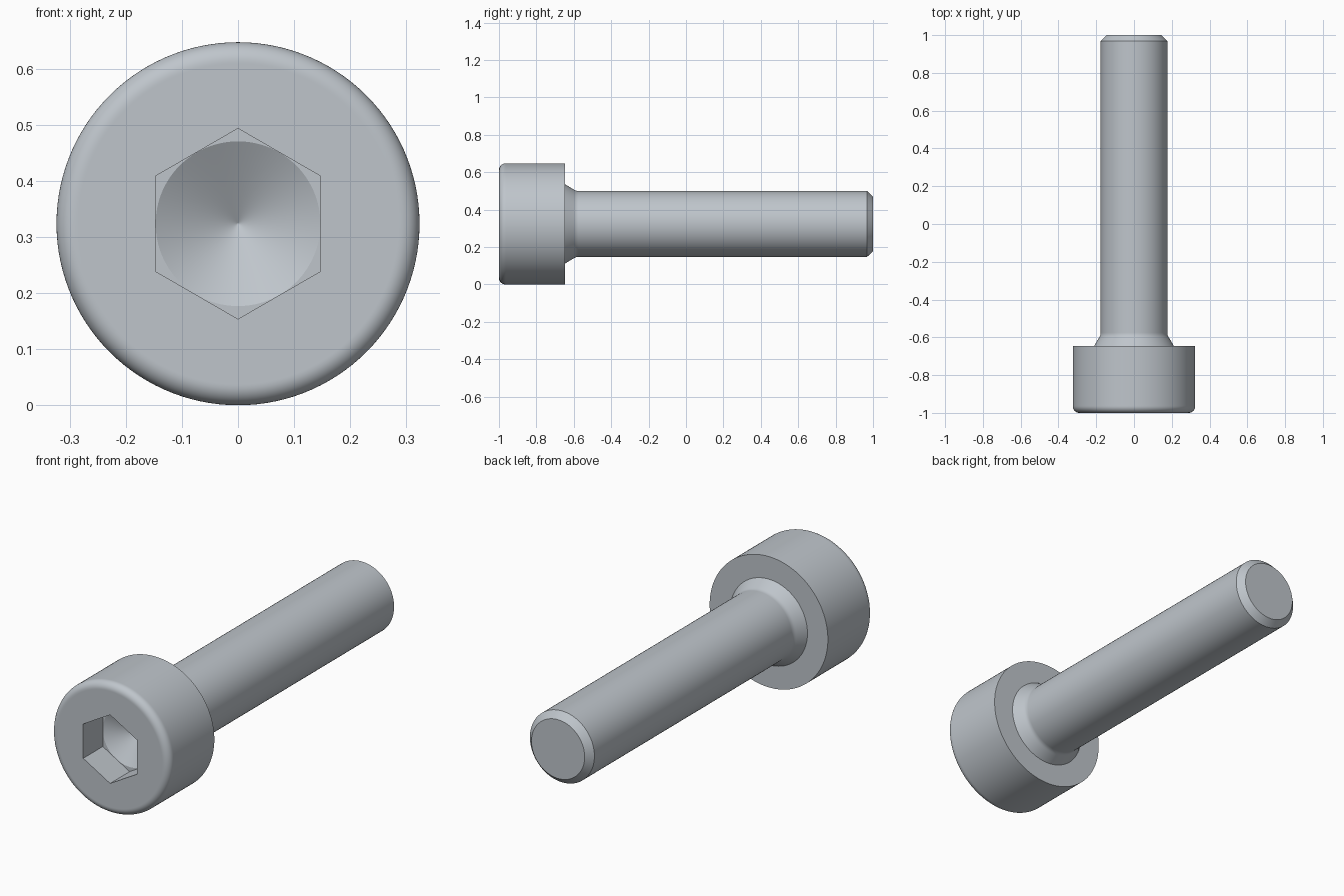
import bpy, bmesh, math

if "Cube" in bpy.data.objects:
    bpy.data.objects.remove(bpy.data.objects["Cube"])

SIDES = 120          # multiple of 12 so the socket corners land on vertices
R_HEAD = 0.3235      # head radius, also the height of the axis
R_SHANK = 0.1765
APOTHEM = 0.147      # half the socket's width across flats

steel = bpy.data.materials.new("steel grey")
steel.diffuse_color = (0.52, 0.56, 0.60, 1)
steel.use_nodes = True
steel.node_tree.nodes["Principled BSDF"].inputs["Base Color"].default_value = steel.diffuse_color


def hexagon(a):
    """Radius of the socket outline at angle a, with a corner at the top."""
    off = (a - math.pi / 2) % (math.pi / 3) - math.pi / 6
    return APOTHEM / math.cos(off)


def lathe(name, profile):
    """Sweep (radius, y) points round the y axis; a radius may be a function of angle."""
    bm = bmesh.new()
    rings = []
    for r, y in profile:
        if r == 0:
            rings.append([bm.verts.new((0, y, R_HEAD))] * SIDES)
            continue
        ring = []
        for i in range(SIDES):
            a = 2 * math.pi * i / SIDES
            d = r(a) if callable(r) else r
            ring.append(bm.verts.new((d * math.cos(a), y, R_HEAD + d * math.sin(a))))
        rings.append(ring)
    for p, q in zip(rings, rings[1:]):
        for i in range(SIDES):
            j = (i + 1) % SIDES
            corners = dict.fromkeys((p[i], q[i], q[j], p[j]))
            bm.faces.new(list(corners))
    # profiles run from the front of the axis outwards and back
    bm.normal_update()
    mesh = bpy.data.meshes.new(name)
    bm.to_mesh(mesh)
    bm.free()
    mesh.materials.append(steel)
    obj = bpy.data.objects.new(name, mesh)
    bpy.context.collection.objects.link(obj)
    bpy.ops.object.select_all(action='DESELECT')
    obj.select_set(True)
    bpy.context.view_layer.objects.active = obj
    bpy.ops.object.shade_smooth_by_angle(angle=math.radians(25))
    return obj


# Head: drilled cone, hexagonal socket, rounded front rim, flat underside
FLOOR = -0.847
RIM = 0.035
head = [(0, FLOOR + 0.085), (0.002, FLOOR + 0.084), (0.1468, FLOOR),
        (hexagon, FLOOR), (hexagon, -1), (R_HEAD - RIM - 0.003, -1)]
for k in range(11):
    t = math.pi / 2 * k / 10
    head.append((R_HEAD - RIM + RIM * math.sin(t), -1 + RIM - RIM * math.cos(t)))
head += [(R_HEAD, -0.96), (R_HEAD, -0.647), (0.2118, -0.647)]
lathe("socket_head", head)

# Shank: flared neck easing into the cylinder, chamfered tip
shank = [(0.2118, -0.647), (0.184, -0.600), (0.1805, -0.594), (0.178, -0.588),
         (R_SHANK, -0.580), (R_SHANK, -0.575), (R_SHANK, 0.968), (0.1455, 1), (0, 1)]
lathe("shank", shank)
